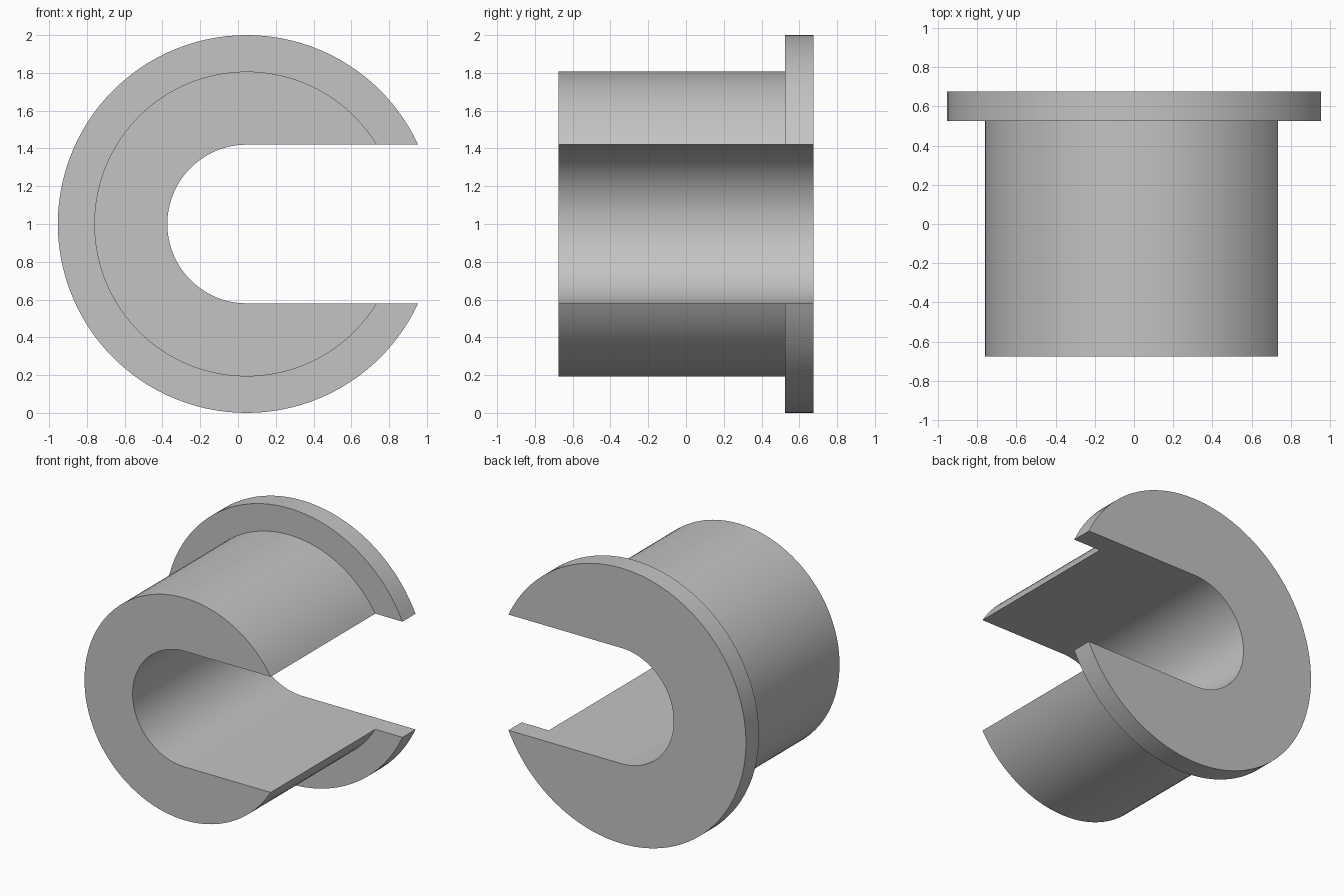
import bpy, bmesh
from math import asin, cos, sin, pi, radians

cube = bpy.data.objects.get("Cube")
if cube:
    bpy.data.objects.remove(cube, do_unlink=True)

CX, CZ = 0.046, 1.0                  # axis of the bushing
SLEEVE_R, FLANGE_R, SLOT_R = 0.807, 1.0, 0.42
FRONT, STEP, BACK = -0.675, 0.525, 0.675
SEGMENTS = 96

grey = bpy.data.materials.new("light grey")
grey.use_nodes = True
colour = (0.55, 0.55, 0.55, 1)
grey.diffuse_color = colour
grey.node_tree.nodes["Principled BSDF"].inputs["Base Color"].default_value = colour

bm = bmesh.new()


def arc(radius, y):
    """Arc round the closed side, from the upper slot wall to the lower one."""
    start = asin(SLOT_R / radius)
    sweep = 2 * (pi - start)
    angles = [start + sweep * i / SEGMENTS for i in range(SEGMENTS + 1)]
    return [bm.verts.new((CX + radius * cos(a), y, CZ + radius * sin(a))) for a in angles]


def bridge(a, b):
    for i in range(SEGMENTS):
        bm.faces.new((a[i], a[i + 1], b[i + 1], b[i]))


# Arcs of the sleeve, flange and slot
sleeve_front, sleeve_back = arc(SLEEVE_R, FRONT), arc(SLEEVE_R, STEP)
flange_front, flange_back = arc(FLANGE_R, STEP), arc(FLANGE_R, BACK)
slot_front, slot_back = arc(SLOT_R, FRONT), arc(SLOT_R, BACK)

# Sleeve, flange shoulder, flange rim and rounded slot bottom
for a, b in ((sleeve_front, sleeve_back), (sleeve_back, flange_front),
             (flange_front, flange_back), (slot_back, slot_front)):
    bridge(a, b)

# Flat C-shaped ends
bm.faces.new(sleeve_front + slot_front[::-1])
bm.faces.new(flange_back + slot_back[::-1])

# Flat slot walls across sleeve and flange
outline = (slot_front, sleeve_front, sleeve_back, flange_front, flange_back, slot_back)
for end in (0, -1):
    bm.faces.new([ring[end] for ring in outline])

bmesh.ops.recalc_face_normals(bm, faces=bm.faces[:])
mesh = bpy.data.meshes.new("slotted_flanged_bushing")
bm.to_mesh(mesh)
bm.free()
mesh.materials.append(grey)

bushing = bpy.data.objects.new("slotted_flanged_bushing", mesh)
bpy.context.collection.objects.link(bushing)
bpy.ops.object.select_all(action="DESELECT")
bushing.select_set(True)
bpy.context.view_layer.objects.active = bushing
bpy.ops.object.shade_smooth_by_angle(angle=radians(30))
